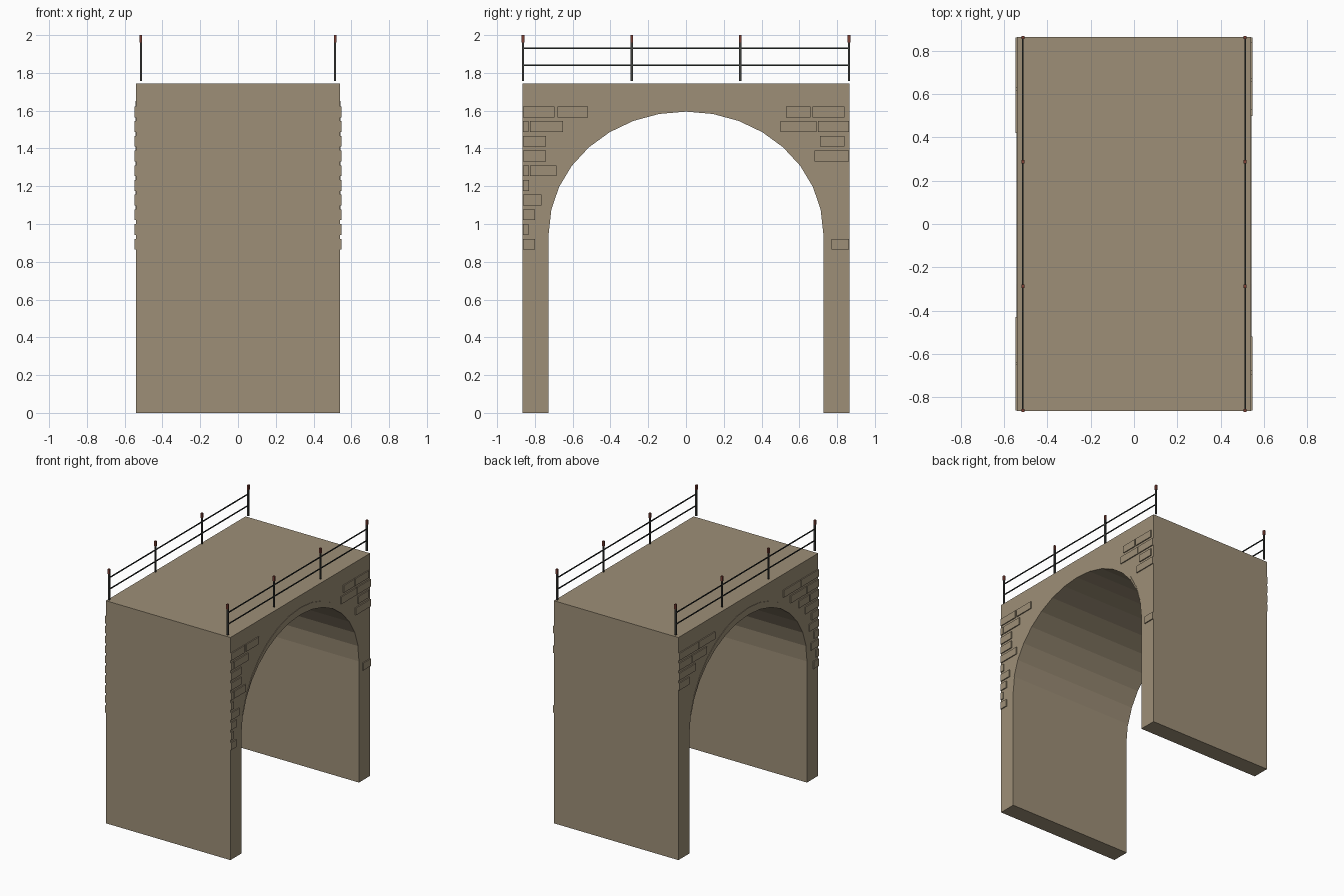
import bpy, bmesh, math

if "Cube" in bpy.data.objects:
    bpy.data.objects.remove(bpy.data.objects["Cube"])


def material(name, rgb):
    m = bpy.data.materials.new(name)
    m.diffuse_color = (*rgb, 1)
    m.use_nodes = True
    m.node_tree.nodes["Principled BSDF"].inputs["Base Color"].default_value = m.diffuse_color
    return m


STONE = material("tan stone", (0.34, 0.275, 0.185))
IRON = material("dark iron", (0.05, 0.052, 0.048))
RAIL = material("black rail", (0.02, 0.025, 0.024))
RED = material("rust red", (0.2, 0.05, 0.035))


def finish(name, bm, mat):
    bmesh.ops.recalc_face_normals(bm, faces=bm.faces[:])
    me = bpy.data.meshes.new(name)
    bm.to_mesh(me)
    bm.free()
    me.materials.append(mat)
    ob = bpy.data.objects.new(name, me)
    bpy.context.collection.objects.link(ob)
    return ob


def add_box(bm, lo, hi):
    verts = bmesh.ops.create_cube(bm, size=1)["verts"]
    for v in verts:
        for i in range(3):
            v.co[i] = (lo[i] + hi[i]) / 2 + v.co[i] * (hi[i] - lo[i])


def add_strip(bm, inner, outer, x0, x1):
    """Solid between two matching (y, z) lines, running from x0 to x1."""
    rows = [[bm.verts.new((x, *p)) for p in line]
            for x, line in ((x0, inner), (x1, inner), (x1, outer), (x0, outer))]
    n = len(inner)
    for r in range(4):
        a, b = rows[r], rows[(r + 1) % 4]
        for i in range(n - 1):
            bm.faces.new((a[i], a[i + 1], b[i + 1], b[i]))
    for i in (0, n - 1):
        bm.faces.new([row[i] for row in rows])


HX, HY, TOP = 0.54, 0.865, 1.745      # half width, half length, deck height
RY, SPRING = 0.727, 0.95              # arch half span and spring height


def arc(rise, n=16):
    pts = []
    for i in range(n + 1):
        t = math.pi * (i / n - 0.5)
        pts.append((RY * math.sin(t), SPRING + rise * math.cos(t)))
    return pts


# Main body: one extruded arch outline
bm = bmesh.new()
outline = [(-HY, 0), (-RY, 0)] + arc(0.645) + [(RY, 0), (HY, 0), (HY, TOP), (-HY, TOP)]
face = bm.faces.new([bm.verts.new((-HX, y, z)) for y, z in outline])
ext = bmesh.ops.extrude_face_region(bm, geom=[face])["geom"]
for v in ext:
    if isinstance(v, bmesh.types.BMVert):
        v.co.x = HX
finish("bridge_body", bm, STONE)

# Thin crescent trim over the arch on both faces
bm = bmesh.new()
for s in (-1, 1):
    add_strip(bm, arc(0.645)[1:-1], arc(0.70)[1:-1], s * (HX - 0.01), s * (HX + 0.003))
finish("arch_trim", bm, STONE)

# Raised stones: (row from the top, y start, y end)
E = 0.863
right_stones = [
    (0, -E, -.695), (0, -.68, -.52), (1, -E, -.835), (1, -.825, -.65),
    (2, -E, -.74), (3, -E, -.74), (4, -E, -.83), (4, -.825, -.685),
    (5, -E, -.83), (6, -E, -.765), (7, -E, -.80), (8, -E, -.835), (9, -E, -.80),
    (0, .53, .66), (0, .67, .84), (1, .50, .69), (1, .70, E),
    (2, .71, .84), (3, .68, E), (9, .77, E)]
left_stones = [
    (0, -E, -.65), (0, -.64, -.43), (1, -E, -.72), (1, -.71, -.52),
    (2, -E, -.76), (2, -.75, -.62), (3, -E, -.70), (4, -E, -.78),
    (5, -E, -.75), (6, -E, -.81), (7, -E, -.77), (8, -E, -.83), (9, -E, -.80),
    (0, .42, .62), (0, .63, E), (1, .52, .70), (1, .71, E),
    (2, .66, E), (3, .74, E)]
for name, s, stones in (("right_stones", 1, right_stones), ("left_stones", -1, left_stones)):
    bm = bmesh.new()
    for row, y0, y1 in stones:
        z = 1.565 - row * 0.0778
        xs = sorted((s * (HX - 0.01), s * (HX + 0.008)))
        add_box(bm, (xs[0], y0, z), (xs[1], y1, z + 0.057))
    finish(name, bm, STONE)

# Railings: posts with red tips, and two thin rails per side
posts, caps, rails = bmesh.new(), bmesh.new(), bmesh.new()
for x in (-0.514, 0.514):
    for k in range(4):
        y = -0.863 + k * 0.863 * 2 / 3
        add_box(posts, (x - .006, y - .006, 1.758), (x + .006, y + .006, 1.97))
        add_box(caps, (x - .007, y - .007, 1.962), (x + .007, y + .007, 2.0))
    for z in (1.84, 1.93):
        add_box(rails, (x - .003, -0.863, z - .004), (x + .003, 0.863, z + .004))
finish("railing_posts", posts, IRON)
finish("post_caps", caps, RED)
finish("railing_rails", rails, RAIL)
